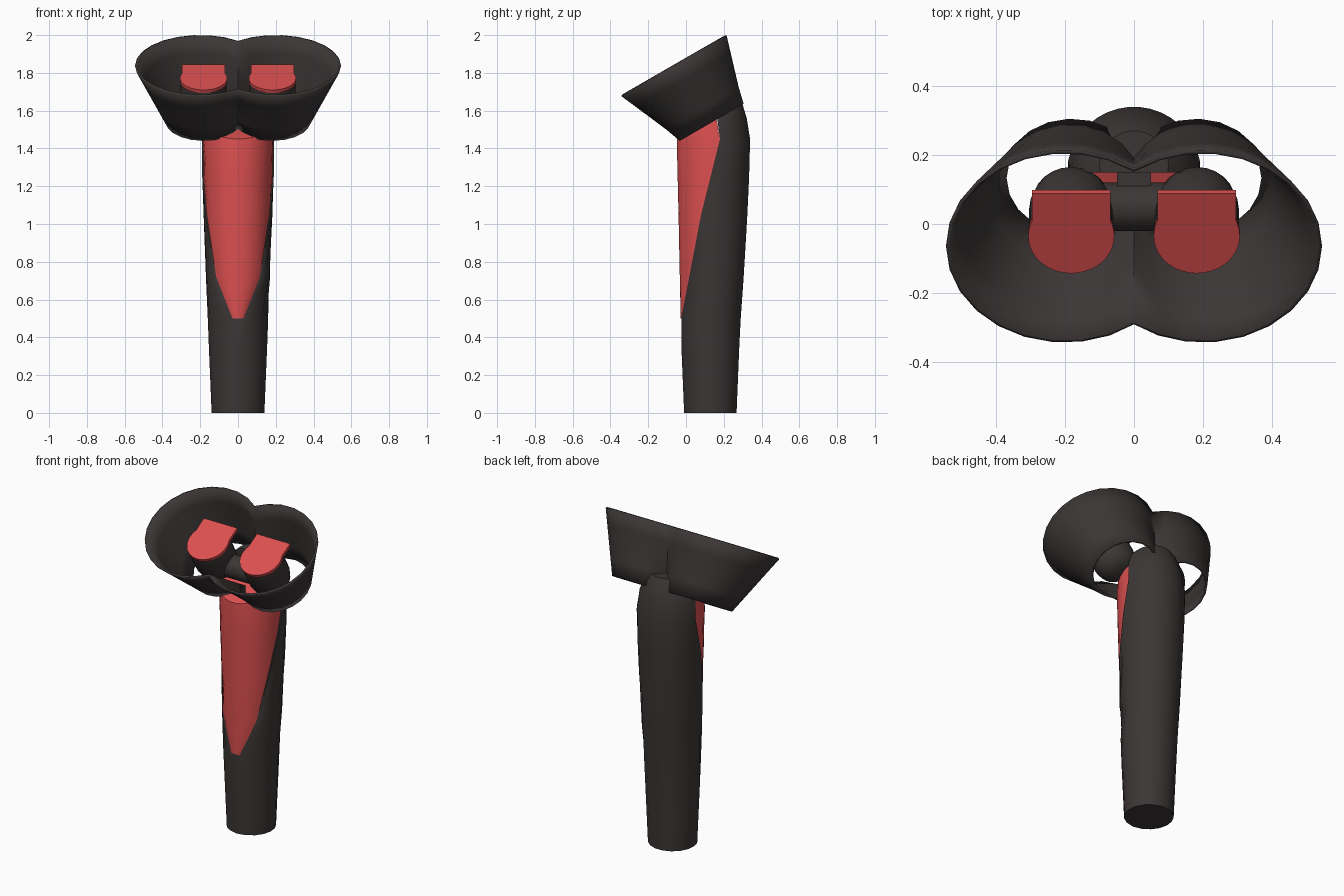
import bpy, math
from mathutils import Matrix, Vector

if "Cube" in bpy.data.objects:
    bpy.data.objects.remove(bpy.data.objects["Cube"])


def material(name, rgb):
    m = bpy.data.materials.new(name)
    m.diffuse_color = (*rgb, 1)
    m.use_nodes = True
    m.node_tree.nodes["Principled BSDF"].inputs["Base Color"].default_value = m.diffuse_color
    return m


DARK = material("charcoal", (0.045, 0.037, 0.037))
RED = material("coral red", (0.72, 0.08, 0.08))


def build(name, verts, faces, mat, angle=40):
    me = bpy.data.meshes.new(name)
    me.from_pydata([tuple(v) for v in verts], [], faces)
    me.materials.append(mat)
    ob = bpy.data.objects.new(name, me)
    bpy.context.collection.objects.link(ob)
    bpy.ops.object.select_all(action='DESELECT')
    bpy.context.view_layer.objects.active = ob
    ob.select_set(True)
    bpy.ops.object.mode_set(mode='EDIT')
    bpy.ops.mesh.select_all(action='SELECT')
    bpy.ops.mesh.normals_make_consistent(inside=False)
    bpy.ops.object.mode_set(mode='OBJECT')
    bpy.ops.object.shade_smooth_by_angle(angle=math.radians(angle))
    return ob


def loft(name, rings, mat, caps=True, angle=40):
    n = len(rings[0])
    verts = [v for r in rings for v in r]
    faces = [(k * n + i, k * n + (i + 1) % n, (k + 1) * n + (i + 1) % n, (k + 1) * n + i)
             for k in range(len(rings) - 1) for i in range(n)]
    if caps:
        faces += [tuple(range(n))[::-1], tuple(range((len(rings) - 1) * n, len(rings) * n))]
    return build(name, verts, faces, mat, angle)


# Tilted frame shared by the cup, pods and pads: x, 30 degrees up the back, and the axis
T = math.radians(30)


def tilt(x, y, z):
    return Matrix.Translation((x, y, z)) @ Matrix.Rotation(T, 4, 'X')


def arc(cy, r, rx, a, b, z, n=18):
    pts = []
    for i in range(n):
        t = a + (b - a) * i / (n - 1)
        pts.append(Vector((rx * math.cos(t), cy + r * math.sin(t), z)))
    return pts


# Handle levels: z, centre y, radius, y of the cut between grip (behind) and panel (in front)
LEVELS = [(0, .13, .14, -.2), (.36, .13, .155, -.2), (.5, .132, .16, -.025), (.72, .137, .17, .017),
          (1.05, .143, .183, .08), (1.25, .145, .19, .13), (1.45, .145, .195, .18)]


def cut_angle(cy, r, cut):
    return math.asin(max(-.999, min(.999, (cut - cy) / r)))


# Dark grip, narrowing and leaning forward at the top
rings = []
for z, cy, r, cut in LEVELS + [(1.56, .14, .182, .165), (1.65, .15, .145, .15), (1.69, .17, .10, .15)]:
    p = cut_angle(cy, r, cut)
    rings.append(arc(cy, r, r, p, math.pi - p, z))
loft("grip", rings, DARK)

# Red front panel with a sloping top
rings = []
for z, cy, r, cut in LEVELS[2:]:
    p = cut_angle(cy, r, cut)
    rings.append(arc(cy, r, r * .96, p, -math.pi - p, z))
top = [Vector((v.x * .97, v.y - max(0, v.y) * .1, 1.45 + (v.y + .05) * .45)) for v in rings[-1]]
loft("front_panel", rings + [top], RED)


# Figure-eight cup, open at both ends
def eight(cx, rx, ry, n=18):
    a = math.acos(-cx / rx)
    half = [(cx + rx * math.cos(t), ry * math.sin(t))
            for t in (-a + 2 * a * i / n for i in range(n))]
    return half + [(-x, -y) for x, y in half]


rim, base = tilt(0, -.065, 1.84), tilt(0, .135, 1.54)
low = [base @ Vector((x, y, 0)) for x, y in eight(.18, .195, .19)]
high = [rim @ Vector((x, y, 0)) for x, y in eight(.2, .34, .318)]
rings = [[a.lerp(b, k / 4) for a, b in zip(low, high)] for k in range(5)]
cup = loft("double_cup", rings, DARK, caps=False, angle=60)
shell = cup.modifiers.new("thickness", 'SOLIDIFY')
shell.thickness = .012
shell.offset = 0

for side, tag in ((-1, "left"), (1, "right")):
    m = tilt(side * .182, -.025, 1.755)
    # Rounded pod under each pad
    prof = [(.118, 0), (.122, -.02), (.122, -.14), (.11, -.19), (.08, -.225), (.04, -.24)]
    rings = [[m @ Vector((r * math.cos(i * math.tau / 24), r * math.sin(i * math.tau / 24), z))
              for i in range(24)] for r, z in prof]
    loft(tag + "_pod", rings, DARK, angle=50)
    # Red pad: round front, straight tab at the back
    out = [(.125 * math.cos(t), .125 * math.sin(t))
           for t in (math.radians(-200 + 220 * i / 24) for i in range(25))]
    out += [(.114, .05), (.114, .142), (-.114, .142), (-.114, .05)]
    rings = [[m @ Vector((x, y, z)) for x, y in out] for z in (0, .02)]
    loft(tag + "_pad", rings, RED, angle=30)

# Bridge between the pods, and neck joining it to the grip
rings = [[Vector((x, .05 + .07 * math.cos(i * math.tau / 20), 1.62 + .07 * math.sin(i * math.tau / 20)))
          for i in range(20)] for x in (-.09, .09)]
loft("bridge", rings, DARK)
rings = [[Vector((x, y, z + dz)) for x, dz in ((-.05, -.04), (.05, -.04), (.05, .04), (-.05, .04))]
         for y, z in ((.06, 1.61), (.2, 1.62))]
loft("neck", rings, DARK)
